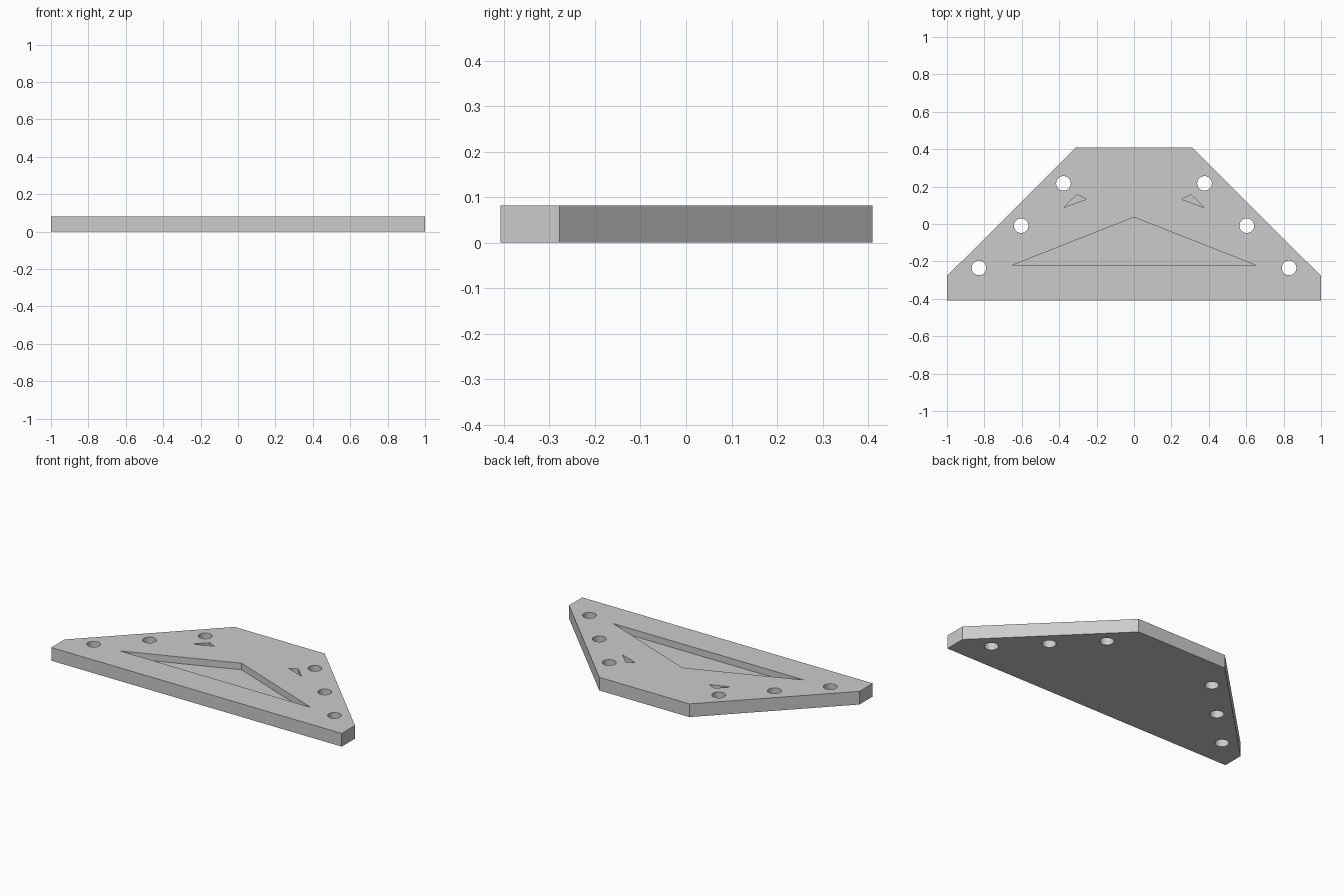
import bpy, bmesh

if "Cube" in bpy.data.objects:
    bpy.data.objects.remove(bpy.data.objects["Cube"])

H = 0.082          # plate thickness
FLOOR = 0.041      # height of the pocket floors

grey = bpy.data.materials.new("light grey")
grey.diffuse_color = (0.6, 0.6, 0.6, 1)
grey.use_nodes = True
grey.node_tree.nodes["Principled BSDF"].inputs["Base Color"].default_value = grey.diffuse_color


def prism(name, pts, z0, z1):
    """Extrude a flat outline from z0 to z1."""
    bm = bmesh.new()
    face = bm.faces.new([bm.verts.new((x, y, z0)) for x, y in pts])
    ext = bmesh.ops.extrude_face_region(bm, geom=[face])
    for v in ext["geom"]:
        if isinstance(v, bmesh.types.BMVert):
            v.co.z = z1
    bmesh.ops.recalc_face_normals(bm, faces=bm.faces)
    me = bpy.data.meshes.new(name)
    bm.to_mesh(me)
    bm.free()
    me.materials.append(grey)
    ob = bpy.data.objects.new(name, me)
    bpy.context.collection.objects.link(ob)
    return ob


# Trapezoid plate with clipped ends
half = [(1, -0.408), (1, -0.278), (0.31, 0.41)]
plate = prism("plate", half + [(-x, y) for x, y in reversed(half)], 0, H)

# Large pocket, and a small pocket on each side
cutters = [prism("large_pocket_cutter",
                 [(-0.657, -0.223), (0.657, -0.223), (0, 0.036)], FLOOR, H + 0.1)]
small = [(0.305, 0.157), (0.254, 0.133), (0.376, 0.088)]
for side in (1, -1):
    cutters.append(prism("small_pocket_cutter",
                         [(side * x, y) for x, y in small], FLOOR, H + 0.1))
    # Row of bolt holes along each slanted edge
    for x, y in ((0.377, 0.217), (0.603, -0.009), (0.829, -0.235)):
        bpy.ops.mesh.primitive_cylinder_add(vertices=48, radius=0.039, depth=1,
                                            location=(side * x, y, 0))
        hole = bpy.context.object
        hole.name = "bolt_hole_cutter"
        hole.data.materials.append(grey)
        cutters.append(hole)

# Cut the plate, then remove the cutters
for c in cutters:
    mod = plate.modifiers.new("cut", 'BOOLEAN')
    mod.operation, mod.solver, mod.object = 'DIFFERENCE', 'EXACT', c
bpy.ops.object.select_all(action='DESELECT')
plate.select_set(True)
bpy.context.view_layer.objects.active = plate
for m in list(plate.modifiers):
    bpy.ops.object.modifier_apply(modifier=m.name)
for c in cutters:
    bpy.data.objects.remove(c)

# Smooth hole walls, sharp plate edges
bpy.ops.object.shade_smooth_by_angle()
